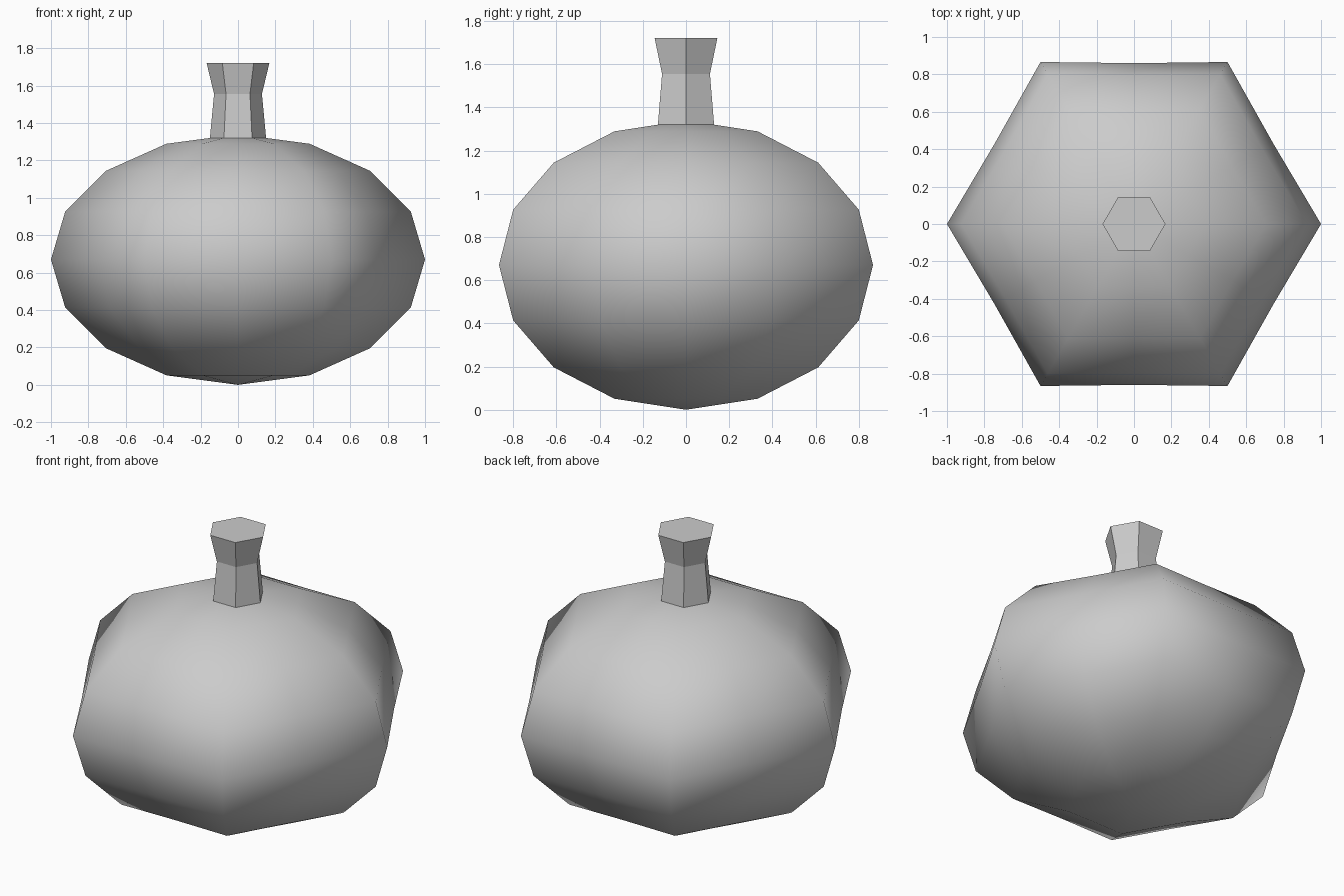
import bpy, bmesh
from math import sin, cos, pi

if "Cube" in bpy.data.objects:
    bpy.data.objects.remove(bpy.data.objects["Cube"])


def loft(name, rings, bottom=None, top=None, smooth=False):
    """Skin a stack of point rings; close each end with a pole or a cap."""
    bm = bmesh.new()
    loops = [[bm.verts.new(p) for p in ring] for ring in rings]
    n = len(loops[0])
    for a, b in zip(loops, loops[1:]):
        for i in range(n):
            j = (i + 1) % n
            bm.faces.new((a[i], a[j], b[j], b[i]))
    for loop, z in ((loops[0], bottom), (loops[-1], top)):
        if z is None:
            bm.faces.new(loop)
        else:
            pole = bm.verts.new((0, 0, z))
            for i in range(n):
                bm.faces.new((loop[i], loop[(i + 1) % n], pole))
    bmesh.ops.recalc_face_normals(bm, faces=bm.faces[:])
    for f in bm.faces:
        f.smooth = smooth
    mesh = bpy.data.meshes.new(name)
    bm.to_mesh(mesh)
    bm.free()
    obj = bpy.data.objects.new(name, mesh)
    bpy.context.collection.objects.link(obj)
    return obj


def ring(r, z, sides, valley=1.0):
    """Ring whose odd points are pulled in by the valley factor."""
    return [(r * (valley if i % 2 else 1) * cos(2 * pi * i / sides),
             r * (valley if i % 2 else 1) * sin(2 * pi * i / sides), z)
            for i in range(sides)]


# Ribbed body: flattened sphere with six ridges and six shallow valleys
H = 0.67
body_rings = [ring(sin(pi * k / 8), H - H * cos(pi * k / 8), 12, 0.86)
              for k in range(1, 8)]
loft("body", body_rings, bottom=0, top=2 * H, smooth=True)

# Six-sided stem, waisted and flared at the top
stem_profile = [(0.152, 1.30), (0.128, 1.555), (0.168, 1.722)]
loft("stem", [ring(r, z, 6) for r, z in stem_profile])
